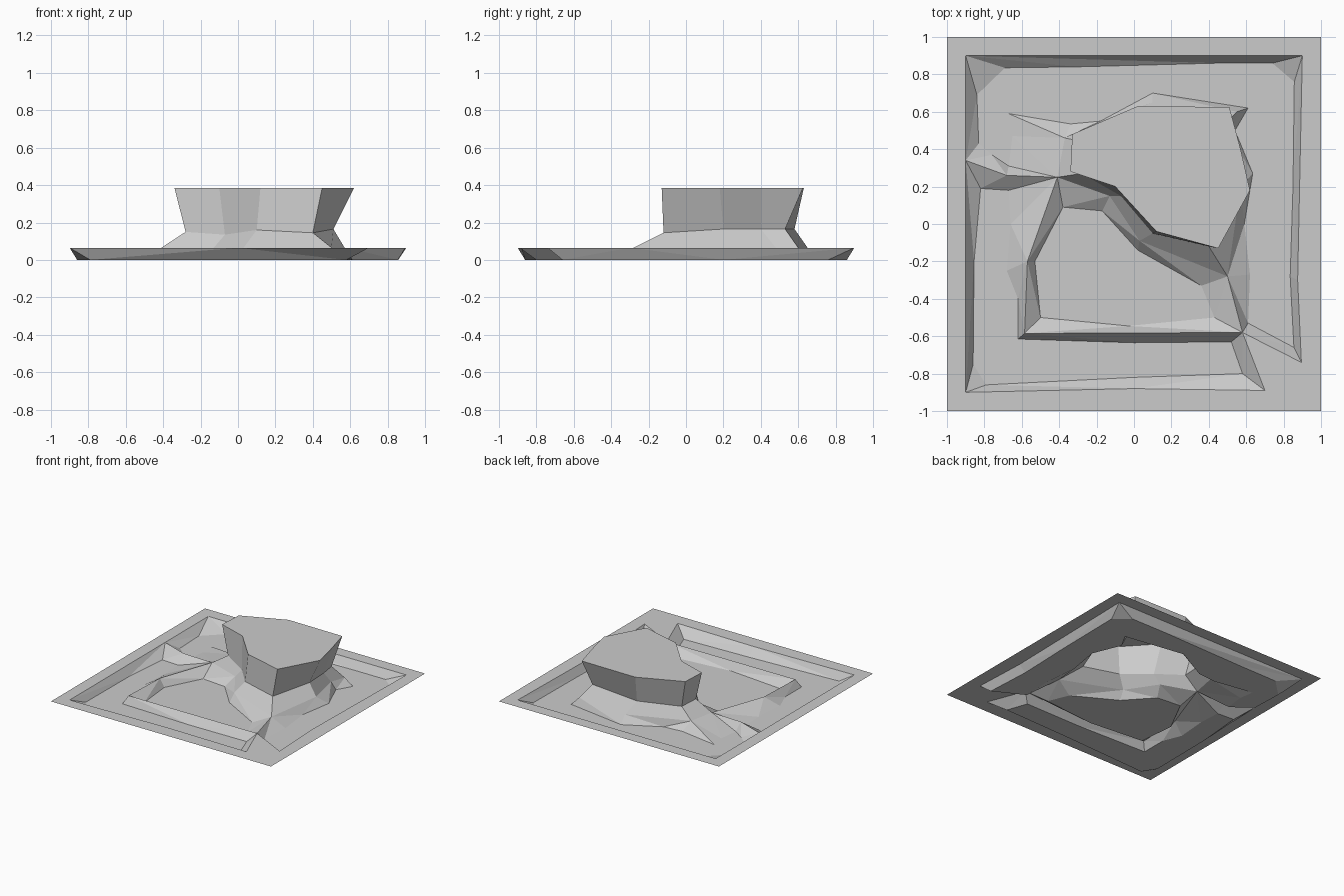
import bpy, bmesh
from mathutils import Vector
from mathutils.geometry import delaunay_2d_cdt

if "Cube" in bpy.data.objects:
    bpy.data.objects.remove(bpy.data.objects["Cube"])

H = 0.065  # ground level above the sunken floors

# Ground-level lines: tile border, outer rim, ridges and hill base
border = [(-1, -1), (1, -1), (1, 1), (-1, 1)]
rim = [(-.9, .9), (-.9, .34), (-.9, -.9), (0, -.88), (.7, -.89), (.895, -.74),
       (.875, -.3), (.9, .9)]
hill_base = [(-.37, .46), (-.41, .25), (-.13, .15), (.03, -.09), (.5, -.28),
             (.57, .2), (.51, .48), (.55, .6), (.1, .65)]
ridge = [(-.41, .25), (-.57, -.2), (-.585, -.585), (.58, -.58), (.5, -.28)]
west_spur = [(-.9, .34), (-.68, .26), (-.41, .25)]
corner_spur = [(.895, -.74), (.58, -.58), (.7, -.89)]

# Sunken floors at z = 0
floor_north = [(.855, -.66), (.835, -.28), (.85, .2), (.857, .76), (.74, .86), (.45, .86),
               (.06, .79), (-.31, .84), (-.69, .835), (-.84, .69), (-.83, .43), (-.76, .37),
               (-.67, .31), (-.65, .47), (-.67, .59), (-.34, .535), (-.18, .55), (.1, .70),
               (.61, .62), (.54, .5), (.635, .27), (.59, 0), (.62, -.27), (.61, -.53)]
floor_south = [(-.82, .19), (-.855, -.2), (-.86, -.75), (-.79, -.86), (0, -.82), (.58, -.8),
               (.52, -.63), (0, -.635), (-.62, -.615), (-.62, -.4), (-.68, -.25),
               (-.66, 0), (-.67, .18)]
floor_inner = [(-.5, -.5), (-.03, -.545), (.43, -.5), (.36, -.33), (.02, -.14),
               (-.17, .07), (-.38, .09), (-.53, -.2)]

# Hill rings above the base: waist and overhanging plateau
waist = [(-.27, .44, .15), (-.28, .27, .15), (-.07, .15, .135), (.1, -.05, .16),
         (.4, -.12, .145), (.51, .2, .165), (.5, .4, .165), (.48, .53, .165), (.04, .58, .165)]
plateau = [(-.33, .48), (-.34, .28), (-.1, .2), (.12, -.04), (.45, -.13),
           (.62, .18), (.57, .4), (.51, .625), (.02, .63)]

index, pts, heights, edges = {}, [], [], set()


def add_line(line, z, closed):
    ids = []
    for p in line:
        if p not in index:
            index[p] = len(pts)
            pts.append(Vector(p))
            heights.append(z)
        ids.append(index[p])
    pairs = list(zip(ids, ids[1:])) + ([(ids[-1], ids[0])] if closed else [])
    for a, b in pairs:
        edges.add((min(a, b), max(a, b)))
    return ids


def make_object(name, bm):
    mesh = bpy.data.meshes.new(name)
    bm.to_mesh(mesh)
    bm.free()
    ob = bpy.data.objects.new(name, mesh)
    bpy.context.collection.objects.link(ob)


# Ground sheet: triangulate between the contour lines, open under the hill
for line in (border, rim):
    add_line(line, H, True)
base_ids = set(add_line(hill_base, H, True))
for line in (ridge, west_spur, corner_spur):
    add_line(line, H, False)
for line in (floor_north, floor_south, floor_inner):
    add_line(line, 0, True)

co, _, faces, orig, _, _ = delaunay_2d_cdt(pts, list(edges), [], 0, 1e-5)
bm = bmesh.new()
verts = [bm.verts.new((c.x, c.y, heights[o[0]] if o else H)) for c, o in zip(co, orig)]
for f in faces:
    if not all(orig[i] and orig[i][0] in base_ids for i in f):
        bm.faces.new([verts[i] for i in f])
bmesh.ops.dissolve_limit(bm, angle_limit=0.001, verts=bm.verts, edges=bm.edges)
make_object("ground", bm)

# Hill: base, waist and plateau rings bridged with quads
bm = bmesh.new()
rings = [[bm.verts.new(p) for p in ring] for ring in (
    [(x, y, H) for x, y in hill_base], waist, [(x, y, .385) for x, y in plateau])]
for lo, hi in zip(rings, rings[1:]):
    for i in range(len(lo)):
        j = (i + 1) % len(lo)
        bm.faces.new((lo[i], lo[j], hi[j], hi[i]))
bm.faces.new(rings[-1])
make_object("hill", bm)
